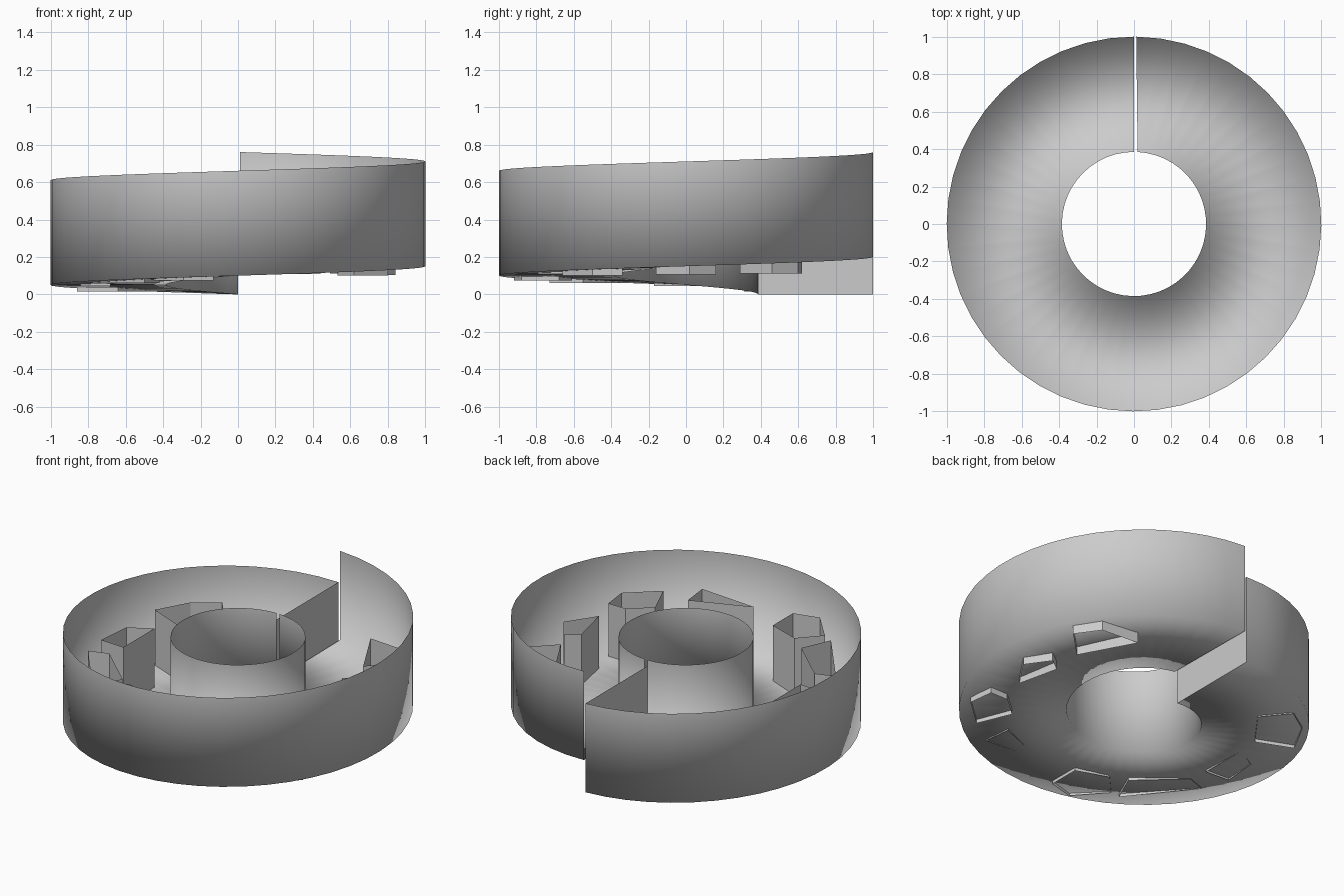
import bpy, bmesh, math

if "Cube" in bpy.data.objects:
    bpy.data.objects.remove(bpy.data.objects["Cube"])

R_OUT, R_IN, RISE, WALL, N = 1.0, 0.385, 0.2, 0.56, 48
GAP = 0.012


def make_object(name, build):
    bm = bmesh.new()
    build(bm)
    mesh = bpy.data.meshes.new(name)
    bm.to_mesh(mesh)
    bm.free()
    obj = bpy.data.objects.new(name, mesh)
    bpy.context.collection.objects.link(obj)
    return obj


def floor_z(angle):
    return RISE * (angle - math.pi / 2) / math.tau


# Spiral channel: outer wall and floor climb one turn, inner rim stays level
def channel(bm):
    rows = []
    for i in range(N + 1):
        t = i / N
        a = math.pi / 2 + t * (math.tau - GAP)
        c, s, z = math.cos(a), math.sin(a), RISE * t
        # the inner wall stops a little short, leaving a slit at the seam
        ai = math.pi / 2 + t * (math.tau - 0.05)
        ci, si = math.cos(ai), math.sin(ai)
        profile = [(R_OUT * c, R_OUT * s, z + WALL), (R_OUT * c, R_OUT * s, z),
                   (R_IN * ci, R_IN * si, z), (R_IN * ci, R_IN * si, 0.60)]
        rows.append([bm.verts.new(p) for p in profile])
    for r0, r1 in zip(rows, rows[1:]):
        for k in range(3):
            bm.faces.new((r0[k], r0[k + 1], r1[k + 1], r1[k]))
    for f in bm.faces:
        f.smooth = True


make_object("spiral_channel", channel)


# Flat wall that closes the low end of the channel
def end_wall(bm):
    pts = [(0, R_IN, 0), (0, R_OUT, 0), (0, R_OUT, WALL), (0, R_IN, WALL)]
    bm.faces.new([bm.verts.new(p) for p in pts])


make_object("end_wall", end_wall)


# Open polygonal sleeves standing through the floor
def sleeve(name, outline, z0, height):
    def build(bm):
        low = [bm.verts.new((x, y, z0)) for x, y in outline]
        top = [bm.verts.new((x, y, z0 + height)) for x, y in outline]
        n = len(outline)
        for i in range(n):
            j = (i + 1) % n
            bm.faces.new((low[i], low[j], top[j], top[i]))
    make_object(name, build)


sleeves = [
    (0.015, [(-.47, .54), (-.60, .70), (-.75, .60), (-.86, .40), (-.64, .31)]),
    (0.045, [(-.68, -.17), (-.68, .14), (-.82, .06), (-.84, -.16)]),
    (0.06, [(-.50, -.73), (-.42, -.55), (-.68, -.31), (-.80, -.35)]),
    (0.075, [(-.13, -.88), (-.13, -.68), (-.33, -.61), (-.45, -.74), (-.29, -.92)]),
    (0.11, [(.42, -.62), (.44, -.79), (.06, -.76)]),
    (0.10, [(.80, -.50), (.78, -.34), (.66, -.34), (.53, -.45), (.62, -.66)]),
    (0.105, [(.72, -.16), (.84, .02), (.74, .16), (.66, .10)]),
    (0.112, [(.49, .62), (.67, .29), (.84, .46), (.74, .60)]),
]
for i, (z0, outline) in enumerate(sleeves):
    sleeve(f"floor_sleeve_{i + 1}", outline, z0, 0.37)
